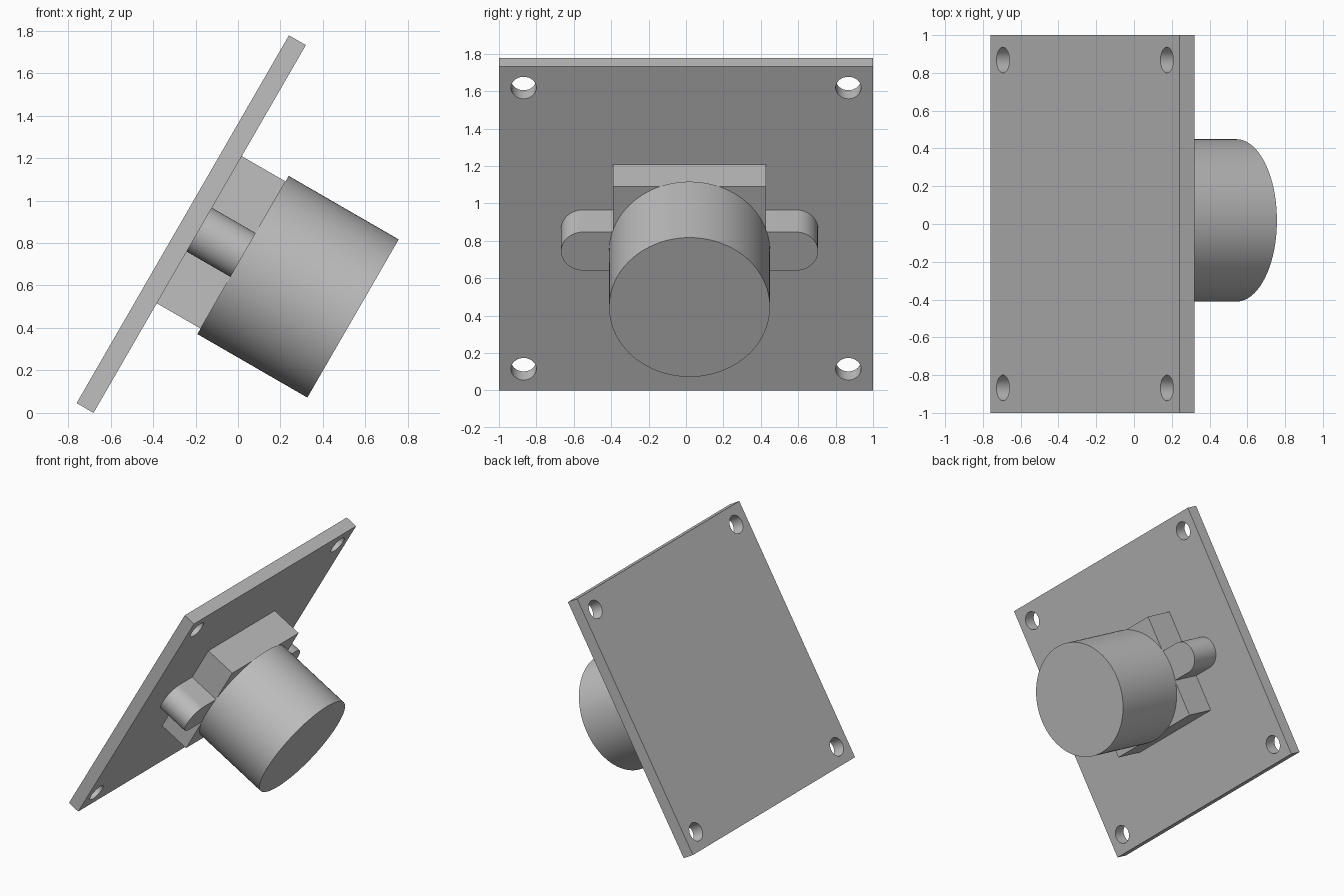
import bpy, bmesh
from math import radians, pi, cos, sin
from mathutils import Matrix, Vector

if "Cube" in bpy.data.objects:
    bpy.data.objects.remove(bpy.data.objects["Cube"])

grey = bpy.data.materials.new("plain_grey")
grey.use_nodes = True
grey.diffuse_color = (0.52, 0.52, 0.52, 1)
grey.node_tree.nodes["Principled BSDF"].inputs["Base Color"].default_value = (0.52, 0.52, 0.52, 1)

# Tilted frame: local z points out of the plate's mounting face
FRAME = Matrix.Translation((-0.26, 0, 0.912)) @ Matrix.Rotation(radians(120), 4, 'Y')
PLATE = 0.092      # plate thickness
SEAT = 0.33        # height where the cylinder begins
TOP = 0.928        # outer end of the cylinder
CX, CY = 0.004, 0.019   # centre of the boss on the plate


def prism(name, outline, z0, z1):
    """Extrude a closed outline from z0 to z1 in the tilted frame."""
    bm = bmesh.new()
    base = bm.faces.new([bm.verts.new((x, y, z0)) for x, y in outline])
    out = bmesh.ops.extrude_face_region(bm, geom=[base])
    moved = [v for v in out["geom"] if isinstance(v, bmesh.types.BMVert)]
    bmesh.ops.translate(bm, verts=moved, vec=Vector((0, 0, z1 - z0)))
    bmesh.ops.recalc_face_normals(bm, faces=bm.faces)
    mesh = bpy.data.meshes.new(name)
    bm.to_mesh(mesh)
    bm.free()
    mesh.materials.append(grey)
    obj = bpy.data.objects.new(name, mesh)
    bpy.context.collection.objects.link(obj)
    obj.matrix_world = FRAME
    return obj


def rect(cx, cy, hx, hy):
    return [(cx - hx, cy - hy), (cx + hx, cy - hy), (cx + hx, cy + hy), (cx - hx, cy + hy)]


def arc(cx, cy, r, start, sweep, n):
    return [(cx + r * cos(start + sweep * i / n), cy + r * sin(start + sweep * i / n))
            for i in range(n)]


def select_only(obj):
    bpy.ops.object.select_all(action='DESELECT')
    obj.select_set(True)
    bpy.context.view_layer.objects.active = obj


# Square plate with four corner holes
plate = prism("mounting_plate", rect(0, 0, 1, 1), 0, PLATE)
for sx in (-1, 1):
    for sy in (-1, 1):
        cutter = prism("hole_cutter", arc(sx * 0.868, sy * 0.868, 0.068, 0, 2 * pi, 40), -0.1, 0.2)
        cutter.hide_render = True
        mod = plate.modifiers.new("hole", 'BOOLEAN')
        mod.operation, mod.solver, mod.object = 'DIFFERENCE', 'EXACT', cutter
        select_only(plate)
        bpy.ops.object.modifier_apply(modifier=mod.name)
        bpy.data.objects.remove(cutter)

# Square block standing on the plate
block = prism("square_block", rect(CX, CY, 0.40, 0.409), PLATE, SEAT)

# Round-ended bar crossing the block
R, HALF = 0.119, 0.687 - 0.119
outline = (arc(CX, CY + HALF, R, 0, pi, 24) + [(CX - R, CY + HALF)]
           + arc(CX, CY - HALF, R, pi, pi, 24) + [(CX + R, CY - HALF)])
bar = prism("round_ended_bar", outline, PLATE, SEAT)

# Large cylinder
drum = prism("cylinder_body", arc(CX, CY, 0.43, 0, 2 * pi, 96), SEAT, TOP)

for part in (plate, bar, drum):
    select_only(part)
    bpy.ops.object.shade_smooth_by_angle(angle=radians(30))
